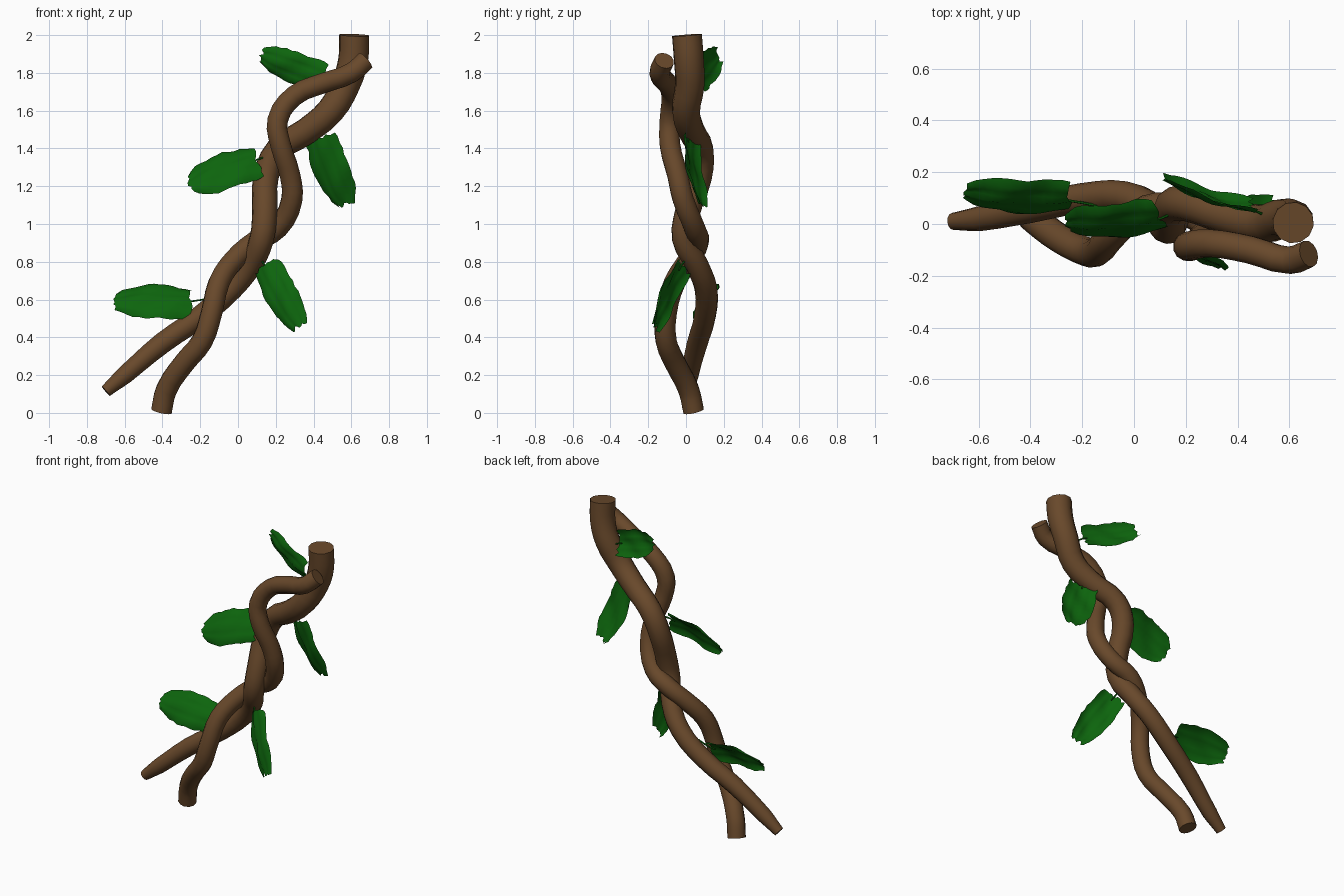
import bpy, bmesh, math, random
from mathutils import Vector

if "Cube" in bpy.data.objects:
    bpy.data.objects.remove(bpy.data.objects["Cube"])

random.seed(4)


def material(name, color):
    m = bpy.data.materials.new(name)
    m.diffuse_color = (*color, 1)
    m.use_nodes = True
    m.node_tree.nodes["Principled BSDF"].inputs["Base Color"].default_value = m.diffuse_color
    return m


bark = material("bark", (0.14, 0.066, 0.024))
green = material("leaf_green", (0.004, 0.13, 0.004))


def tube(name, points, mat, steps=3, sides=4):
    # Smooth tube through points of (x, y, z, radius)
    cu = bpy.data.curves.new(name, 'CURVE')
    cu.dimensions = '3D'
    cu.bevel_depth = 1
    cu.bevel_resolution = sides
    cu.resolution_u = steps
    cu.use_fill_caps = True
    sp = cu.splines.new('BEZIER')
    sp.bezier_points.add(len(points) - 1)
    for bp, (x, y, z, r) in zip(sp.bezier_points, points):
        bp.co = (x, y, z)
        bp.radius = r
        bp.handle_left_type = bp.handle_right_type = 'AUTO'
    ob = bpy.data.objects.new(name, cu)
    bpy.context.collection.objects.link(ob)
    bpy.ops.object.select_all(action='DESELECT')
    bpy.context.view_layer.objects.active = ob
    ob.select_set(True)
    bpy.ops.object.convert(target='MESH')
    ob = bpy.context.object
    ob.data.materials.clear()
    ob.data.materials.append(mat)
    bpy.ops.object.shade_smooth_by_angle(angle=math.radians(45))
    return ob


# Thick vine, tapered at the lower left and widening to the top
tube("thick_vine", [
    (-0.70, 0.01, 0.115, .033), (-0.60, 0.02, 0.20, .048), (-0.40, 0.06, 0.37, .056),
    (-0.20, 0.10, 0.51, .058), (-0.03, 0.105, 0.66, .06), (0.07, 0.055, 0.79, .062),
    (0.125, -0.01, 0.92, .065), (0.142, 0.01, 1.07, .067), (0.148, 0.07, 1.25, .068),
    (0.21, 0.078, 1.39, .069), (0.36, 0.03, 1.49, .071), (0.49, 0.0, 1.60, .075),
    (0.57, 0.02, 1.74, .078), (0.61, 0.015, 1.87, .08), (0.615, 0.005, 2.0, .08)], bark)

# Thin vine, twisting round the thick one
tube("thin_vine", [
    (-0.405, 0.04, 0.01, .057), (-0.38, 0.015, 0.12, .057), (-0.28, -0.06, 0.27, .057),
    (-0.19, -0.105, 0.38, .057), (-0.14, -0.105, 0.53, .057), (-0.10, -0.06, 0.69, .057),
    (-0.02, 0.015, 0.81, .057), (0.09, 0.065, 0.905, .057), (0.21, 0.045, 0.98, .057),
    (0.285, -0.015, 1.13, .057), (0.275, -0.045, 1.26, .056), (0.225, -0.085, 1.42, .056),
    (0.21, -0.085, 1.55, .056), (0.30, -0.075, 1.68, .055), (0.45, -0.10, 1.745, .055),
    (0.60, -0.14, 1.80, .054), (0.675, -0.115, 1.865, .053)], bark)

# Leaf half width along its length, as a share of the full half width
OUTLINE = [0.84, 0.93, 0.94, 0.96, 0.98, 1.0, 1.0, 0.98, 0.94, 0.88, 0.8, 0.66, 0.46]


def leaf(name, base, tip, side, stem):
    # Ribbed, ragged sheet with a raised midrib and a short stalk
    base, tip, side = Vector(base), Vector(tip), Vector(side)
    along = tip - base
    side = side - along.normalized() * side.dot(along.normalized())
    normal = along.cross(side).normalized()
    if normal.y > 0:
        normal = -normal
    bm = bmesh.new()
    n, m = len(OUTLINE), 9
    rows = []
    for i, w in enumerate(OUTLINE):
        t = i / (n - 1)
        row = []
        for j in range(m):
            s = j / (m - 1) * 2 - 1
            ragged = random.uniform(-0.06, 0.04) if abs(s) == 1 else 0
            ends = random.uniform(-0.03, 0.03) if i in (0, n - 1) else 0
            lift = (0.018 * math.sin(math.pi * t) - 0.022 * s * s
                    + 0.005 * math.cos(s * 9) + 0.006 * math.sin(11 * t + 3 * s))
            p = base + along * (t + ends) + side * (s * (w + ragged) / 2) + normal * lift
            row.append(bm.verts.new(p))
        rows.append(row)
    for a, b in zip(rows, rows[1:]):
        for j in range(m - 1):
            bm.faces.new((a[j], a[j + 1], b[j + 1], b[j]))
    me = bpy.data.meshes.new(name)
    bm.to_mesh(me)
    bm.free()
    me.materials.append(green)
    me.polygons.foreach_set("use_smooth", [True] * len(me.polygons))
    bpy.context.collection.objects.link(bpy.data.objects.new(name, me))
    inner = base + along * 0.08
    tube(name + "_stalk", [(*stem, .005), (*base, .005), (*inner, .003)], green, 2, 1)


# Leaves: base, tip, width vector, stalk root
leaf("lower_left_leaf", (-0.25, 0.09, 0.59), (-0.65, 0.11, 0.60), (0, 0.13, 0.18), (-0.14, 0.07, 0.61))
leaf("lower_right_leaf", (0.14, -0.025, 0.78), (0.32, -0.17, 0.46), (0.17, -0.08, 0.06), (0.11, 0.02, 0.84))
leaf("middle_left_leaf", (0.10, 0.02, 1.34), (-0.26, -0.01, 1.22), (-0.05, 0.13, 0.19), (0.16, 0.05, 1.36))
leaf("middle_right_leaf", (0.425, 0.01, 1.46), (0.565, 0.075, 1.10), (0.18, -0.085, 0.06), (0.41, 0.02, 1.53))
leaf("upper_leaf", (0.46, 0.055, 1.765), (0.12, 0.165, 1.89), (0.06, -0.06, 0.16), (0.53, 0.02, 1.72))
